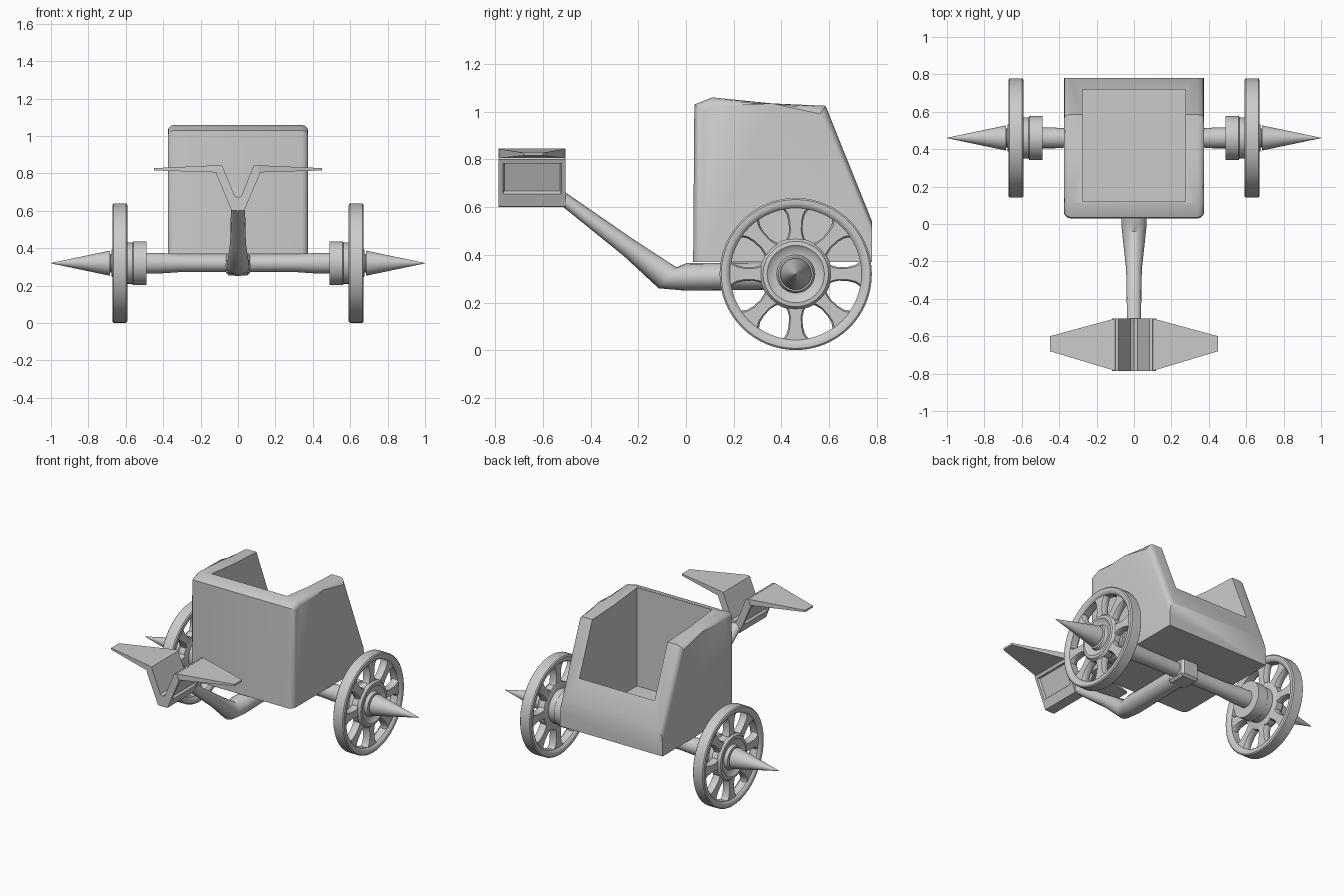
import bpy, bmesh, math
from mathutils import Vector, Matrix

if "Cube" in bpy.data.objects:
    bpy.data.objects.remove(bpy.data.objects["Cube"])

AY, AZ = 0.46, 0.32          # axle centre line


def finish(name, bm, mirror=False, angle=35):
    bmesh.ops.recalc_face_normals(bm, faces=bm.faces)
    me = bpy.data.meshes.new(name)
    bm.to_mesh(me)
    bm.free()
    ob = bpy.data.objects.new(name, me)
    bpy.context.collection.objects.link(ob)
    bpy.ops.object.select_all(action='DESELECT')
    ob.select_set(True)
    bpy.context.view_layer.objects.active = ob
    if mirror:
        ob.modifiers.new("mirror", 'MIRROR').use_clip = True
        bpy.ops.object.modifier_apply(modifier="mirror")
    bpy.ops.object.shade_smooth_by_angle(angle=math.radians(angle))
    return ob


def loft(bm, rings, closed=False):
    """Skin rings of points; cap the ends unless closed into a loop."""
    vs = [[bm.verts.new(p) for p in r] for r in rings]
    n = len(vs[0])
    for a, b in zip(vs, vs[1:] + (vs[:1] if closed else [])):
        for i in range(n):
            j = (i + 1) % n
            bm.faces.new((a[i], a[j], b[j], b[i]))
    if not closed:
        bm.faces.new(vs[0])
        bm.faces.new(vs[-1])


def lathe(name, profile, closed=False, steps=48, mirror=True):
    """Turn an (x, radius) profile about the axle."""
    bm = bmesh.new()
    rings = [[(x, AY + r * math.cos(t), AZ + r * math.sin(t))
              for t in (2 * math.pi * i / steps for i in range(steps))]
             for x, r in profile]
    loft(bm, rings, closed)
    return finish(name, bm, mirror)


def box(name, lo, hi, bevel=0):
    bm = bmesh.new()
    bmesh.ops.create_cube(bm, size=1)
    for v in bm.verts:
        v.co = Vector(hi[i] if v.co[i] > 0 else lo[i] for i in range(3))
    if bevel:
        bmesh.ops.bevel(bm, geom=bm.edges[:], offset=bevel, segments=1, affect='EDGES')
    return finish(name, bm)


# Carriage body: side profile extruded across, front and top edges rounded
side = [(0.03, 0.37), (0.78, 0.37), (0.78, 0.54), (0.585, 1.025),
        (0.36, 1.035), (0.11, 1.06), (0.035, 1.03)]
bm = bmesh.new()
loft(bm, [[(x, y, z) for y, z in side] for x in (-0.375, 0.375)])
edges = []
for e in bm.edges:
    a, b = e.verts
    m = (a.co + b.co) / 2
    if abs(m.x) > 0.3 and m.y < 0.7 and m.z > 0.4:
        edges.append(e)
bmesh.ops.bevel(bm, geom=edges, offset=0.035, segments=3, profile=0.5, affect='EDGES')
body = finish("carriage_body", bm)

# Hollow interior
cutter = box("interior_cutter", (-0.275, 0.12, 0.41), (0.275, 0.72, 1.4))
cutter.hide_render = True
cut = body.modifiers.new("hollow", 'BOOLEAN')
cut.operation, cut.object, cut.solver = 'DIFFERENCE', cutter, 'EXACT'
bpy.context.view_layer.objects.active = body
bpy.ops.object.modifier_apply(modifier="hollow")
bpy.data.objects.remove(cutter)
body.select_set(True)
bpy.ops.object.shade_smooth_by_angle(angle=math.radians(35))

# Axle with flared ends, and its central bracket
lathe("axle", [(-0.6, 0.055), (-0.42, 0.055), (-0.3, 0.047),
               (0.3, 0.047), (0.42, 0.055), (0.6, 0.055)], steps=24, mirror=False)
box("axle_bracket", (-0.065, 0.39, 0.255), (0.065, 0.53, 0.38), 0.015)

# Inner drums, wheel hubs, rims and axle spikes
lathe("inner_drum", [(0.49, 0.05), (0.49, 0.117), (0.56, 0.117),
                     (0.565, 0.11), (0.61, 0.11), (0.61, 0.05)], True)
lathe("wheel_hub", [(0.605, 0.04), (0.605, 0.135), (0.612, 0.15), (0.652, 0.15),
                    (0.67, 0.137), (0.672, 0.12), (0.658, 0.102),
                    (0.655, 0.08), (0.675, 0.072), (0.675, 0.04)], True)
lathe("wheel_rim", [(0.595, 0.285), (0.592, 0.295), (0.592, 0.312), (0.598, 0.319),
                    (0.665, 0.319), (0.671, 0.312), (0.671, 0.295), (0.667, 0.285),
                    (0.655, 0.275), (0.607, 0.275)], True, 64)
lathe("axle_spike", [(0.64, 0.05), (0.683, 0.05), (0.684, 0.066), (0.69, 0.066),
                     (1.0, 0.001)], steps=32)

# Eight spokes flaring into hub and rim
half = [(0.135, 0.042), (0.155, 0.034), (0.18, 0.028), (0.22, 0.03),
        (0.25, 0.038), (0.267, 0.05), (0.282, 0.075)]
outline = half + [(r, -w) for r, w in reversed(half)]
bm = bmesh.new()
for k in range(8):
    rot = Matrix.Rotation(k * math.pi / 4, 3, 'X')
    loft(bm, [[rot @ Vector((x, r, w * s)) + Vector((0, AY, AZ)) for r, w in outline]
              for x, s in ((0.608, 0.8), (0.62, 1), (0.645, 1), (0.657, 0.8))])
finish("wheel_spokes", bm, True)

# Draught pole: rings given by bottom (y, z), top (y, z) and half width
sections = [((0.45, 0.255), (0.45, 0.37), 0.06), ((0.0, 0.25), (0.0, 0.365), 0.068),
            ((-0.115, 0.26), (-0.04, 0.348), 0.06), ((-0.26, 0.395), (-0.22, 0.465), 0.042),
            ((-0.52, 0.605), (-0.52, 0.672), 0.037)]
bm = bmesh.new()
rings = []
for (by, bz), (ty, tz), w in sections:
    ring = []
    for i in range(16):
        t = 2 * math.pi * i / 16
        f = 0.5 + 0.5 * math.sin(t)
        ring.append((w * math.cos(t), by + (ty - by) * f, bz + (tz - bz) * f))
    rings.append(ring)
loft(bm, rings)
finish("draught_pole", bm, angle=50)

# Yoke: V-shaped stem with recessed panels on its outer faces
stem = [(0, 0.6), (0.035, 0.602), (0.05, 0.64), (0.118, 0.8),
        (0.1, 0.845), (0.083, 0.84), (0.018, 0.68), (0, 0.67)]
bm = bmesh.new()
loft(bm, [[(x, y, z) for x, z in stem] for y in (-0.785, -0.505)])
bmesh.ops.recalc_face_normals(bm, faces=bm.faces)
panel = [f for f in bm.faces
         if abs(f.calc_center_median().x - 0.084) < 0.003
         and abs(f.calc_center_median().z - 0.72) < 0.005]
bmesh.ops.inset_region(bm, faces=panel, thickness=0.025)
bmesh.ops.inset_region(bm, faces=panel, thickness=0.008, depth=-0.015)
bmesh.ops.delete(bm, geom=[f for f in bm.faces if all(v.co.x < 1e-5 for v in f.verts)],
                 context='FACES')
finish("yoke_stem", bm, True, 25)

# Yoke wings tapering outwards
bm = bmesh.new()
loft(bm, [[(x, y0, lo), (x, y1, lo), (x, y1, hi), (x, y0, hi)]
          for x, y0, y1, lo, hi in ((0.1, -0.785, -0.505, 0.805, 0.844),
                                    (0.45, -0.68, -0.6, 0.816, 0.828))])
finish("yoke_wings", bm, True, 25)
